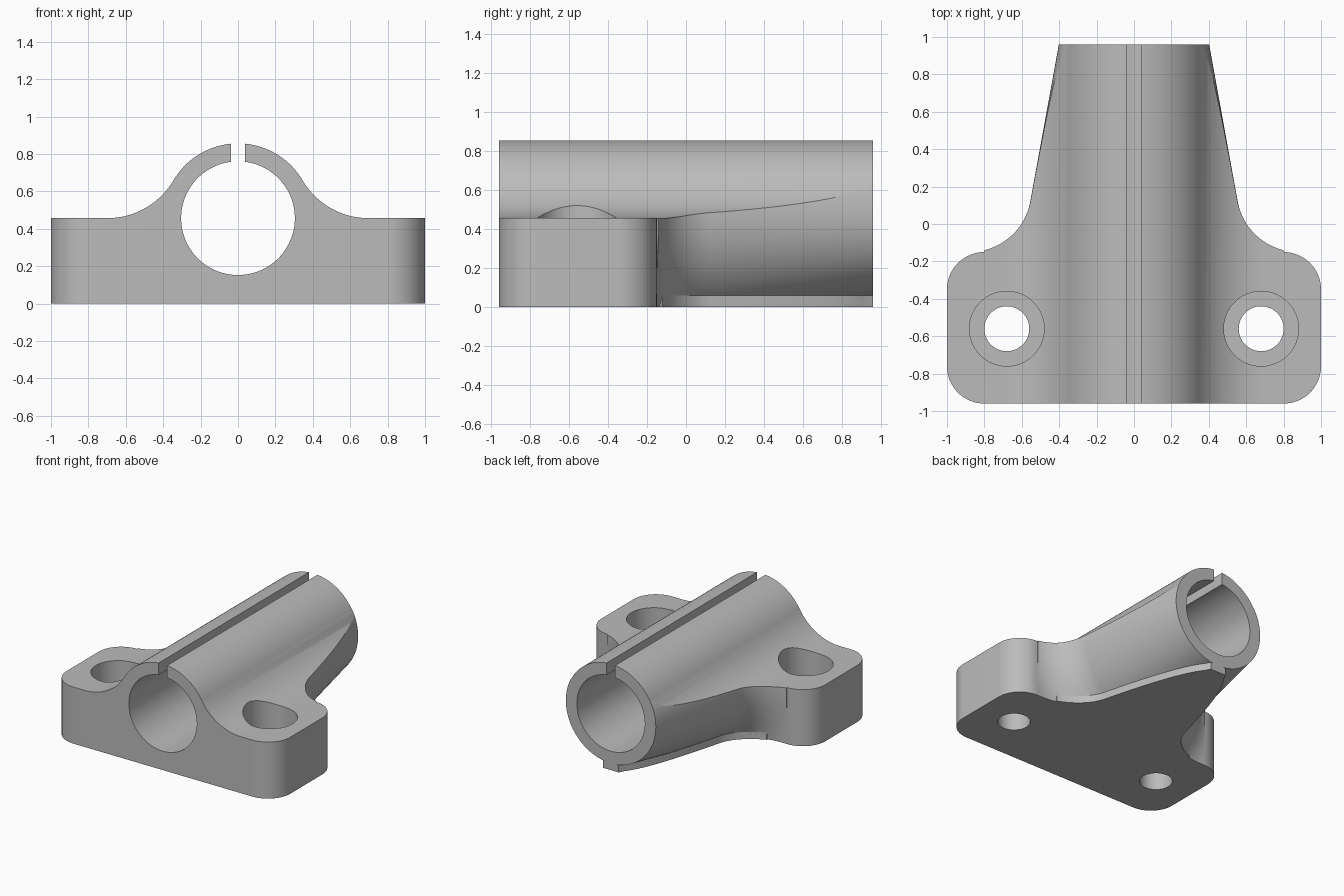
import bpy, bmesh
from math import sin, cos, pi, sqrt, atan2, radians
from mathutils import Vector

AXIS_Z, TUBE_R, BORE_R, HALF_LEN = 0.457, 0.4, 0.304, 0.96
FILLET_X = 0.7            # where the top fillet meets the flat wing
WALL_Y, FLARE_R = -0.15, 0.33

old = bpy.data.objects.get("Cube")
if old:
    bpy.data.objects.remove(old, do_unlink=True)

grey = bpy.data.materials.new("neutral grey")
grey.use_nodes = True
grey.diffuse_color = (0.5, 0.5, 0.5, 1)
grey.node_tree.nodes["Principled BSDF"].inputs["Base Color"].default_value = (0.5, 0.5, 0.5, 1)


def arc(cx, cy, r, a0, a1, n):
    """Points on an arc, angles in radians."""
    return [(cx + r * cos(a0 + (a1 - a0) * i / n),
             cy + r * sin(a0 + (a1 - a0) * i / n)) for i in range(n + 1)]


def loft(name, rings):
    """Closed solid through rings that have equal point counts."""
    bm = bmesh.new()
    loops = [[bm.verts.new(p) for p in ring] for ring in rings]
    n = len(loops[0])
    for a, b in zip(loops, loops[1:]):
        for i in range(n):
            j = (i + 1) % n
            bm.faces.new((a[i], a[j], b[j], b[i]))
    bm.faces.new(loops[0][::-1])
    bm.faces.new(loops[-1])
    bmesh.ops.recalc_face_normals(bm, faces=bm.faces)
    mesh = bpy.data.meshes.new(name)
    bm.to_mesh(mesh)
    bm.free()
    obj = bpy.data.objects.new(name, mesh)
    bpy.context.collection.objects.link(obj)
    mesh.materials.append(grey)
    return obj


def prism_y(name, pts, y0, y1):
    return loft(name, [[(x, y, z) for x, z in pts] for y in (y0, y1)])


def prism_z(name, pts, z0, z1):
    return loft(name, [[(x, y, z) for x, y in pts] for z in (z0, z1)])


def combine(obj, other, operation):
    """Apply a boolean and discard the helper."""
    mod = obj.modifiers.new("boolean", 'BOOLEAN')
    mod.operation, mod.solver, mod.object = operation, 'EXACT', other
    bpy.ops.object.select_all(action='DESELECT')
    bpy.context.view_layer.objects.active = obj
    obj.select_set(True)
    bpy.ops.object.modifier_apply(modifier=mod.name)
    bpy.data.objects.remove(other, do_unlink=True)


def circle(cx, cy, r, n):
    return arc(cx, cy, r, 0, 2 * pi, n)[:-1]


# Front section: flat wings blending into the round tube
fr = (FILLET_X ** 2 - TUBE_R ** 2) / (2 * TUBE_R)
ang = atan2(fr, FILLET_X)
half = [(1, 0), (1, AXIS_Z)]
half += arc(FILLET_X, AXIS_Z + fr, fr, -pi / 2, -pi + ang, 24)
half += arc(0, AXIS_Z, TUBE_R, ang, pi / 2, 32)[1:]
section = half + [(-x, z) for x, z in half[-2::-1]]
body = prism_y("clamp_body", section, -HALF_LEN, HALF_LEN)

# Turned envelope: tapering neck flaring into the rear wall of the wings
slope = (0.54 - 0.402) / 0.76


def neck_radius(y):
    return 0.402 + slope * (HALF_LEN - y)


norm = Vector((1, slope)).normalized()
cy = WALL_Y + FLARE_R
tangent_y = cy - FLARE_R * norm.y
cr = neck_radius(tangent_y) + FLARE_R * norm.x
flare = arc(cr, cy, FLARE_R, -pi / 2, -pi + atan2(norm.y, norm.x), 24)
outline = [(1.4, -1.1), (1.4, WALL_Y)] + flare + [(neck_radius(1.0), 1.0)]
envelope = loft("envelope", [[(x, y, z) for x, z in circle(0, AXIS_Z, r, 144)]
                             for r, y in outline])
combine(body, envelope, 'INTERSECT')

# Rounded wing corners in plan
cr_r = 0.2
side = arc(1 - cr_r, -HALF_LEN + cr_r, cr_r, -pi / 2, 0, 16)
side += arc(1 - cr_r, WALL_Y - cr_r, cr_r, 0, pi / 2, 16)
side += [(1 - cr_r, 1.1)]
plan = prism_z("plan", side + [(-x, y) for x, y in reversed(side)], -0.2, 1.2)
combine(body, plan, 'INTERSECT')

# Thin foot plate below the neck
PLATE = 0.058
foot = []
stations = [(r, y) for r, y in flare if r < 0.75]
stations += [(neck_radius(y), y) for y in
             [tangent_y + (HALF_LEN - tangent_y) * i / 20 for i in range(1, 21)]]
for r, y in stations:
    foot.append((max(0.07, sqrt(max(0, r * r - (AXIS_Z - PLATE) ** 2))), y))
foot.insert(0, (foot[0][0], -0.4))
plate = prism_z("foot_plate", foot + [(-x, y) for x, y in reversed(foot)], 0, PLATE)
combine(body, plate, 'UNION')

# Bore and clamping slot
combine(body, prism_y("bore", circle(0, AXIS_Z, BORE_R, 96), -1.2, 1.2), 'DIFFERENCE')
slot = [(-0.038, AXIS_Z), (0.038, AXIS_Z), (0.038, 1.1), (-0.038, 1.1)]
combine(body, prism_y("slot", slot, -1.2, 1.2), 'DIFFERENCE')

# Counterbored screw holes in both wings
for sx in (-1, 1):
    for r, z0 in ((0.12, -0.2), (0.2, 0.2)):
        hole = prism_z("hole", circle(sx * 0.68, -0.56, r, 64), z0, 1.1)
        combine(body, hole, 'DIFFERENCE')

bpy.ops.object.select_all(action='DESELECT')
body.select_set(True)
bpy.context.view_layer.objects.active = body
bpy.ops.object.shade_smooth_by_angle(angle=radians(25))
